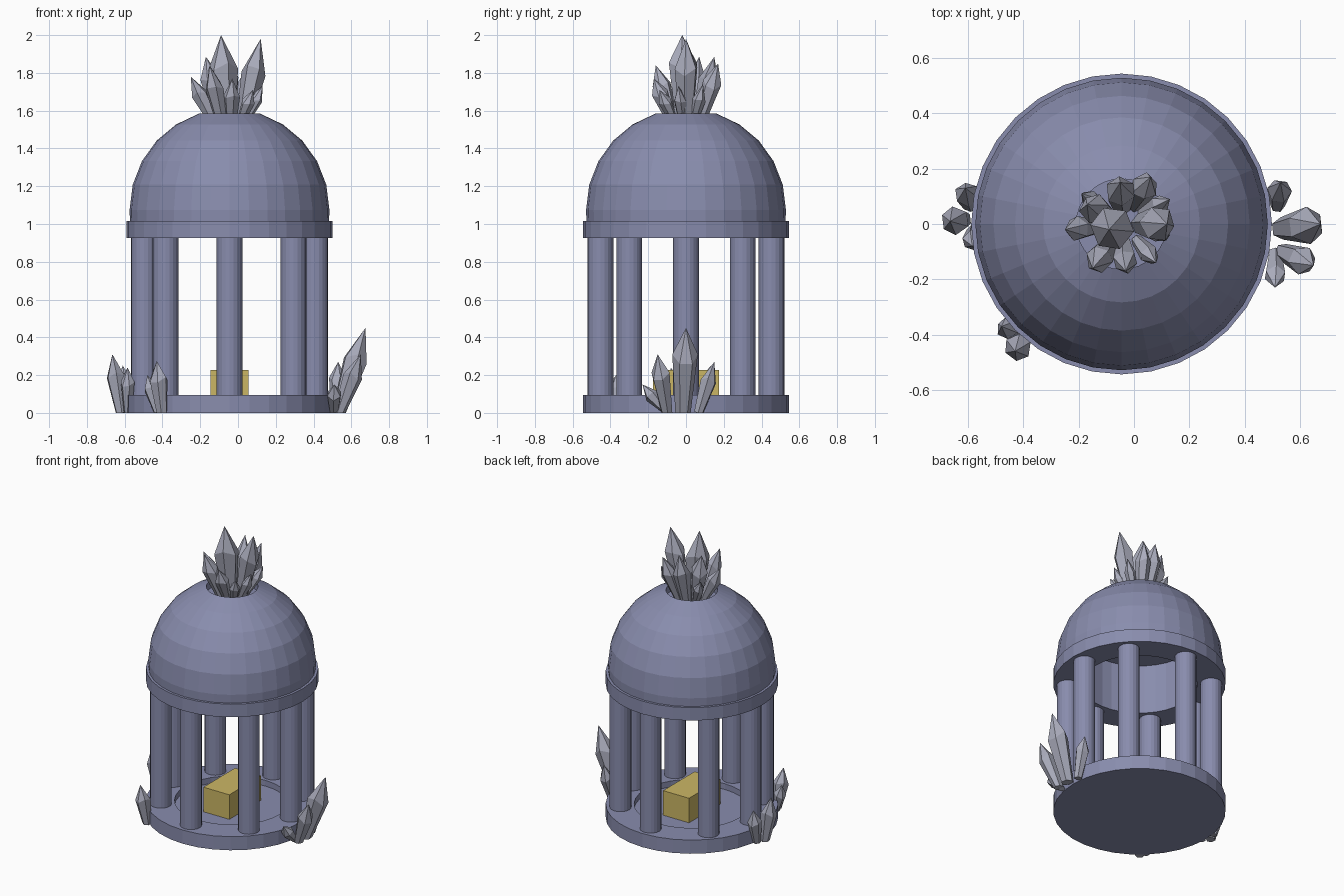
import bpy, bmesh, math
from mathutils import Vector, Matrix

cube = bpy.data.objects.get("Cube")
if cube:
    bpy.data.objects.remove(cube, do_unlink=True)

CX = -0.045  # axis of the pavilion


def material(name, rgb):
    m = bpy.data.materials.new(name)
    m.use_nodes = True
    m.diffuse_color = (*rgb, 1)
    m.node_tree.nodes["Principled BSDF"].inputs["Base Color"].default_value = (*rgb, 1)
    return m


stone = material("blue grey stone", (0.25, 0.265, 0.42))
crystal_grey = material("pale crystal", (0.40, 0.41, 0.50))
gold = material("gold", (0.60, 0.47, 0.13))


def finish(name, bm, mat):
    bmesh.ops.remove_doubles(bm, verts=bm.verts, dist=1e-5)
    bmesh.ops.recalc_face_normals(bm, faces=bm.faces)
    me = bpy.data.meshes.new(name)
    bm.to_mesh(me)
    bm.free()
    me.materials.append(mat)
    ob = bpy.data.objects.new(name, me)
    bpy.context.collection.objects.link(ob)
    return ob


def lathe(name, profile, mat, steps=32):
    """Spin (radius, height) points about the pavilion axis."""
    bm = bmesh.new()
    vs = [bm.verts.new((CX + r, 0, z)) for r, z in profile]
    es = [bm.edges.new(pair) for pair in zip(vs, vs[1:])]
    bmesh.ops.spin(bm, geom=vs + es, cent=(CX, 0, 0), axis=(0, 0, 1),
                   angle=math.tau, steps=steps, use_merge=True)
    return finish(name, bm, mat)


# Base with a sunken floor
lathe("base", [(0, 0), (0.544, 0), (0.544, 0.095), (0.364, 0.095),
               (0.364, 0.055), (0, 0.055)], stone)

# Ring carried by the columns
lathe("ring", [(0.364, 0.927), (0.544, 0.927), (0.544, 1.017),
               (0.364, 1.017), (0.364, 0.927)], stone)

# Dome: faceted outside, flat ceiling inside, shallow socket on top
arc = [(0.529 * math.cos(a), 1.075 + 0.535 * math.sin(a))
       for a in (math.radians(14.4 * i) for i in range(6))]
lathe("dome", [(0, 1.27), (0.364, 1.27), (0.364, 1.01), (0.527, 1.01)] + arc
      + [(arc[-1][0], 1.53), (0, 1.53)], stone)

# Eight columns
for i, deg in enumerate((0, 41.5, 90, 138.5, 180, 221.5, 270, 318.5)):
    a = math.radians(deg)
    bm = bmesh.new()
    bmesh.ops.create_cone(bm, cap_ends=True, segments=20, radius1=0.068,
                          radius2=0.068, depth=0.85,
                          matrix=Matrix.Translation((CX + 0.453 * math.cos(a),
                                                     0.453 * math.sin(a), 0.511)))
    finish(f"column_{i + 1}", bm, stone)

# Gold block on the floor
bm = bmesh.new()
bmesh.ops.create_cube(bm, size=1, matrix=Matrix.Translation((CX, 0, 0.14))
                      @ Matrix.Diagonal((0.2, 0.348, 0.172, 1)))
finish("gold_block", bm, gold)


def add_crystal(bm, root, tip, radius, floor, turn):
    """Six-sided shard that swells to a shoulder, then comes to a point."""
    root, tip = Vector(root), Vector(tip)
    axis = tip - root
    rot = axis.to_track_quat('Z', 'Y')
    rings = []
    for t, k in ((0, 0.6), (0.64, 1)):
        ring = []
        for i in range(6):
            a = math.tau * i / 6 + turn
            # the shoulder is uneven from side to side
            t2 = t + (0.05 * math.cos(2 * a + turn) if t else 0)
            p = root + axis * t2 + rot @ Vector((math.cos(a), math.sin(a), 0)) * radius * k
            p.z = max(p.z, floor)
            ring.append(bm.verts.new(p))
        rings.append(ring)
    top = bm.verts.new(tip)
    bm.faces.new(rings[0])
    for i in range(6):
        j = (i + 1) % 6
        bm.faces.new((rings[0][i], rings[0][j], rings[1][j], rings[1][i]))
        bm.faces.new((rings[1][i], rings[1][j], top))


def cluster(name, root, spread, floor, shards):
    """Shards are (tip x, y, z, radius); roots move part way toward each tip."""
    bm = bmesh.new()
    for n, (x, y, z, r) in enumerate(shards):
        base = (root[0] + (x - root[0]) * spread,
                root[1] + (y - root[1]) * spread, floor)
        add_crystal(bm, base, (x, y, z), r, floor, n * 0.4)
    finish(name, bm, crystal_grey)


cluster("top_crystals", (-0.04, 0), 0.42, 1.53, [
    (-0.09, -0.02, 2.0, 0.08), (0.12, 0.0, 1.98, 0.065),
    (-0.25, -0.02, 1.78, 0.045), (-0.17, 0.07, 1.885, 0.055),
    (-0.05, 0.15, 1.885, 0.055), (0.06, 0.17, 1.85, 0.05),
    (-0.15, -0.16, 1.84, 0.05), (-0.03, -0.17, 1.77, 0.045),
    (0.08, -0.14, 1.71, 0.035), (0.13, 0.09, 1.74, 0.035),
    (0.13, -0.04, 1.73, 0.035), (-0.19, 0.11, 1.72, 0.035)])

cluster("left_crystals", (0.51, 0), 0.45, 0, [(0.53, 0.15, 0.27, 0.045),
                                              (0.51, -0.23, 0.15, 0.04)])
cluster("left_tall_crystals", (0.5, -0.02), 0.2, 0, [(0.675, 0.0, 0.45, 0.068)])
cluster("left_leaning_crystal", (0.49, -0.08), 0.3, 0, [(0.65, -0.15, 0.31, 0.052)])

cluster("right_crystals", (-0.58, 0.02), 0.45, 0, [
    (-0.665, 0.01, 0.31, 0.052), (-0.61, 0.13, 0.25, 0.045),
    (-0.585, -0.08, 0.24, 0.038)])

cluster("front_crystals", (-0.385, -0.40), 0.4, 0, [
    (-0.43, -0.46, 0.275, 0.05), (-0.48, -0.37, 0.2, 0.04)])
